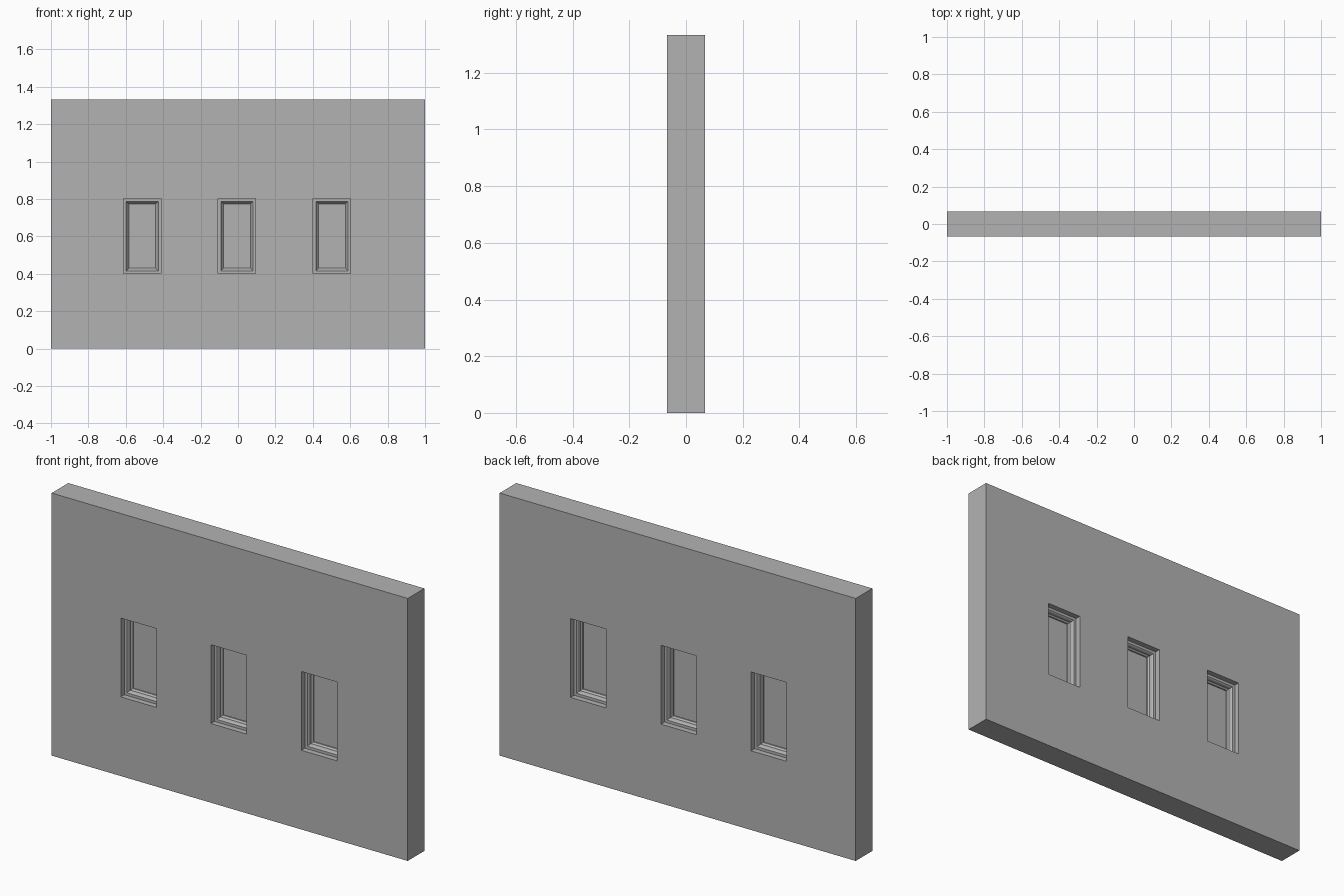
import bpy, bmesh

old = bpy.data.objects.get("Cube")
if old:
    bpy.data.objects.remove(old, do_unlink=True)

W, H, T = 2.0, 1.333, 0.133            # wall size
WIN_W, WIN_H, SILL = 0.2, 0.4, 0.402   # window opening
CENTRES = (-0.512, -0.006, 0.502)

grey = bpy.data.materials.new("plain grey")
grey.use_nodes = True
colour = (0.45, 0.45, 0.45, 1)
grey.diffuse_color = colour
grey.node_tree.nodes["Principled BSDF"].inputs["Base Color"].default_value = colour


def finish(name, bm):
    bmesh.ops.remove_doubles(bm, verts=bm.verts, dist=1e-5)
    bmesh.ops.recalc_face_normals(bm, faces=bm.faces)
    mesh = bpy.data.meshes.new(name)
    bm.to_mesh(mesh)
    bm.free()
    mesh.materials.append(grey)
    obj = bpy.data.objects.new(name, mesh)
    bpy.context.collection.objects.link(obj)
    return obj


def box(bm, x0, x1, y0, y1, z0, z1):
    made = bmesh.ops.create_cube(bm, size=1)["verts"]
    bmesh.ops.scale(bm, vec=(x1 - x0, y1 - y0, z1 - z0), verts=made)
    bmesh.ops.translate(bm, vec=((x0 + x1) / 2, (y0 + y1) / 2, (z0 + z1) / 2), verts=made)


# Wall: a grid of front and back faces that skips the openings, with edges closed
xs = [-W / 2] + [c + s * WIN_W / 2 for c in CENTRES for s in (-1, 1)] + [W / 2]
zs = [0, SILL, SILL + WIN_H, H]
bm = bmesh.new()
for i in range(len(xs) - 1):
    for k in range(3):
        if not (k == 1 and i % 2 == 1):
            corners = [(xs[i], zs[k]), (xs[i + 1], zs[k]), (xs[i + 1], zs[k + 1]), (xs[i], zs[k + 1])]
            bm.faces.new([bm.verts.new((x, -T / 2, z)) for x, z in corners])
bmesh.ops.remove_doubles(bm, verts=bm.verts, dist=1e-5)
solid = bmesh.ops.extrude_face_region(bm, geom=bm.faces[:], use_keep_orig=True)["geom"]
bmesh.ops.translate(bm, vec=(0, T, 0), verts=[v for v in solid if isinstance(v, bmesh.types.BMVert)])
bmesh.ops.dissolve_limit(bm, angle_limit=0.01, verts=bm.verts, edges=bm.edges)
finish("wall", bm)

# Frame section as (inset from the opening, y), the same on both faces
half = [(0.0, 0.038), (0.014, 0.038), (0.019, 0.032), (0.021, 0.024), (0.021, 0.018), (0.028, 0.010)]
section = half + [(d, -y) for d, y in reversed(half)]

for name, cx in zip(("right", "middle", "left"), CENTRES):
    # Moulded frame swept around the opening with mitred corners
    bm = bmesh.new()
    rings = []
    for d, y in section:
        a, z0, z1 = WIN_W / 2 - d, SILL + d, SILL + WIN_H - d
        rings.append([bm.verts.new(p) for p in
                      ((cx - a, y, z0), (cx + a, y, z0), (cx + a, y, z1), (cx - a, y, z1))])
    for r, ring in enumerate(rings):
        after = rings[(r + 1) % len(rings)]
        for j in range(4):
            n = (j + 1) % 4
            bm.faces.new((ring[j], ring[n], after[n], after[j]))
    finish(name + "_window_frame", bm)

    # Pane
    bm = bmesh.new()
    g = 0.025
    box(bm, cx - WIN_W / 2 + g, cx + WIN_W / 2 - g, -0.004, 0.004, SILL + g, SILL + WIN_H - g)
    finish(name + "_window_pane", bm)
